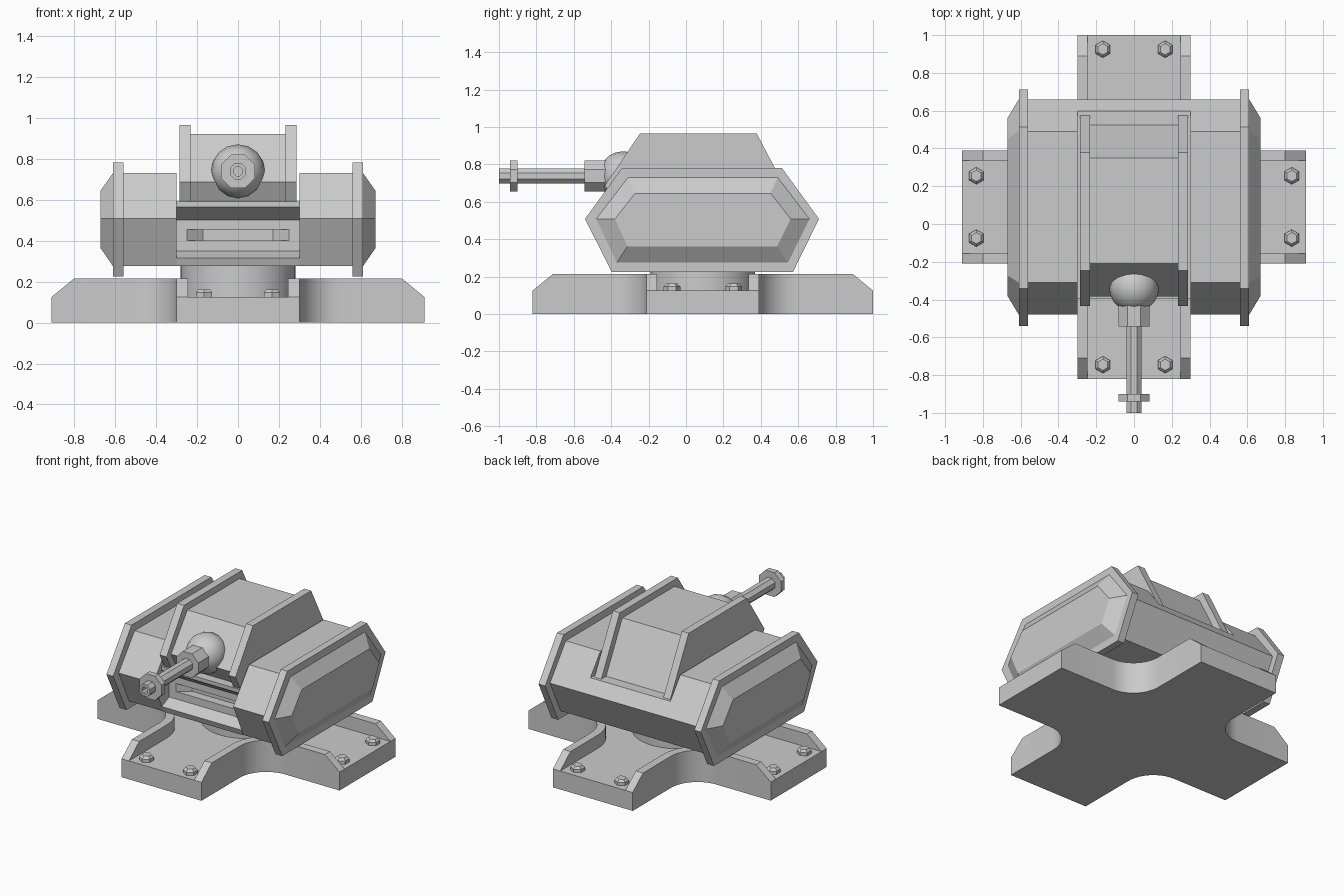
import bpy, bmesh, math
from mathutils import Vector

if "Cube" in bpy.data.objects:
    bpy.data.objects.remove(bpy.data.objects["Cube"])

CY = 0.09          # centre of the base in y
GUN_Z = 0.738      # height of the gun axis


def loft(name, loops, smooth=False):
    """Skin a row of equal-length point loops and cap both ends."""
    bm = bmesh.new()
    rings = [[bm.verts.new(p) for p in lp] for lp in loops]
    n = len(rings[0])
    for a, b in zip(rings, rings[1:]):
        for i in range(n):
            j = (i + 1) % n
            bm.faces.new((a[i], a[j], b[j], b[i]))
    bm.faces.new(rings[0])
    bm.faces.new(rings[-1])
    bmesh.ops.recalc_face_normals(bm, faces=bm.faces[:])
    me = bpy.data.meshes.new(name)
    bm.to_mesh(me)
    bm.free()
    ob = bpy.data.objects.new(name, me)
    bpy.context.collection.objects.link(ob)
    if smooth:
        smooth_by_angle(ob)
    return ob


def smooth_by_angle(ob):
    bpy.ops.object.select_all(action='DESELECT')
    ob.select_set(True)
    bpy.context.view_layer.objects.active = ob
    bpy.ops.object.shade_smooth_by_angle(angle=math.radians(30))


def at_x(x, profile):
    return [(x, y, z) for y, z in profile]


def ring(n, r, cx=0, cy=0, phase=0.0):
    return [(cx + r * math.cos(phase + math.tau * i / n),
             cy + r * math.sin(phase + math.tau * i / n)) for i in range(n)]


def turned_z(name, n, cx, cy, sections, phase=0.0, smooth=False):
    return loft(name, [[(x, y, z) for x, y in ring(n, r, cx, cy, phase)]
                       for r, z in sections], smooth)


def turned_y(name, n, sections):
    ph = math.pi / n
    return loft(name, [[(x, y, z) for x, z in ring(n, r, 0, GUN_Z, ph)]
                       for r, y in sections])


# Base: cross plate with filleted inner corners
L, W, T, R = 0.91, 0.30, 0.055, 0.20


def corner(inset, ends):
    """Path along one inner corner of the cross, from the x arm to the y arm."""
    c, r = W + R, R + inset
    arc = [(c + r * math.cos(a), c + r * math.sin(a))
           for a in [math.radians(270 - 9 * i) for i in range(11)]]
    e = W - inset
    return [(x, e) for x in ends] + arc + [(e, x) for x in reversed(ends)]


def rot(p, k):
    x, y = p
    for _ in range(k):
        x, y = -y, x
    return x, y + CY


outline = [rot(p, k) for k in range(4) for p in corner(T, [L])]
loft("base_plate", [[(x, y, z) for x, y in outline] for z in (0, 0.125)], True)

# Raised rims with sloped ends
outer, inner = corner(0, [L, 0.80]), corner(T, [L, 0.80])
for k in range(4):
    sections = []
    for i, (o, n) in enumerate(zip(outer, inner)):
        top = 0.125 if i in (0, len(outer) - 1) else 0.215
        (ox, oy), (nx, ny) = rot(o, k), rot(n, k)
        sections.append([(ox, oy, 0), (nx, ny, 0), (nx, ny, top), (ox, oy, top)])
    loft(f"base_rim_{k + 1}", sections, True)

# Hex bolts, two at the end of each arm
for k in range(4):
    for s in (-1, 1):
        x, y = rot((0.835, s * 0.165), k)
        turned_z("base_bolt", 6, x, y,
                 [(0.045, 0.12), (0.045, 0.146), (0.030, 0.162)], math.pi / 6)

# Turntable
turned_z("turntable", 48, 0, CY, [(0.28, 0.12), (0.28, 0.29)], 0, True)

# Side pods, flanges and bevelled end caps
pod = [(-0.48, 0.508), (-0.31, 0.73), (0.49, 0.73),
       (0.66, 0.508), (0.545, 0.275), (-0.37, 0.275)]
flange = [(-0.54, 0.508), (-0.342, 0.78), (0.513, 0.78),
          (0.711, 0.508), (0.572, 0.225), (-0.397, 0.225)]
cap = [(-0.38, 0.508), (-0.272, 0.645), (0.452, 0.645),
       (0.56, 0.508), (0.487, 0.362), (-0.313, 0.362)]
for s, side in ((-1, "left"), (1, "right")):
    loft(f"pod_{side}", [at_x(s * 0.30, pod), at_x(s * 0.565, pod)])
    loft(f"pod_flange_{side}", [at_x(s * 0.56, flange), at_x(s * 0.61, flange)])
    loft(f"pod_cap_{side}", [at_x(s * 0.605, pod), at_x(s * 0.61, pod),
                             at_x(s * 0.67, cap)])

# Centre body with a recessed front
centre = [(-0.395, 0.59), (0.597, 0.59), (0.66, 0.508), (0.545, 0.275),
          (-0.375, 0.275), (-0.39, 0.315), (-0.31, 0.35), (-0.31, 0.50),
          (-0.395, 0.565)]
body = loft("centre_body", [at_x(-0.30, centre), at_x(0.30, centre)])

# Slot in the recessed front
slot = loft("slot_cutter", [[(-w, y, 0.40), (w, y, 0.40), (w, y, 0.455), (-w, y, 0.455)]
                            for w, y in ((0.266, -0.32), (0.25, -0.31), (0.17, -0.25))])
slot.hide_render = True
slot.hide_set(True)
cut = body.modifiers.new("slot", 'BOOLEAN')
cut.operation = 'DIFFERENCE'
cut.solver = 'EXACT'
cut.object = slot

# Cabin and its two side ridges
cabin = [(-0.21, 0.92), (0.35, 0.92), (0.527, 0.585), (-0.33, 0.585), (-0.385, 0.687)]
ridge = [(-0.246, 0.965), (0.378, 0.965), (0.578, 0.585), (-0.38, 0.585), (-0.434, 0.687)]
loft("cabin", [at_x(-0.24, cabin), at_x(0.24, cabin)])
for s, side in ((-1, "left"), (1, "right")):
    loft(f"cabin_ridge_{side}", [at_x(s * 0.233, ridge), at_x(s * 0.285, ridge)])

# Ball mount
bpy.ops.mesh.primitive_uv_sphere_add(segments=16, ring_count=10, radius=0.132,
                                     location=(0, -0.335, GUN_Z),
                                     rotation=(math.pi / 2, 0, 0))
bpy.context.object.name = "gun_ball"
smooth_by_angle(bpy.context.object)

# Octagonal collar, barrel with bore, and muzzle ring
turned_y("gun_collar", 8, [(0.089, -0.40), (0.089, -0.543)])
turned_y("gun_barrel", 8, [(0.043, -0.50), (0.043, -1.0), (0.024, -1.0), (0.024, -0.95)])
turned_y("muzzle_ring", 8, [(0.089, -0.90), (0.089, -0.94)])
